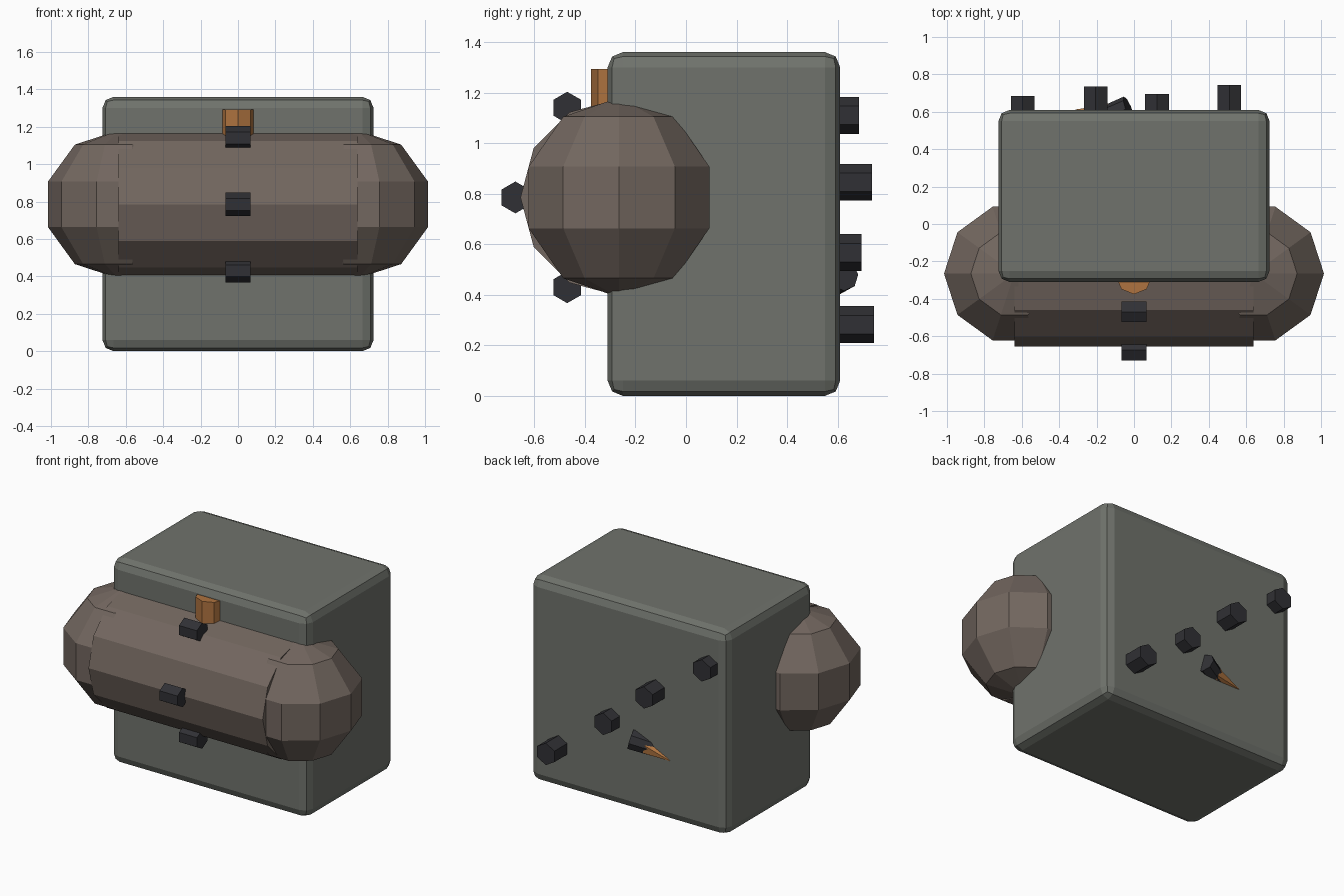
import bpy, math
from mathutils import Vector

if "Cube" in bpy.data.objects:
    bpy.data.objects.remove(bpy.data.objects["Cube"])


def material(name, rgb):
    m = bpy.data.materials.new(name)
    m.diffuse_color = (*rgb, 1)
    m.use_nodes = True
    m.node_tree.nodes["Principled BSDF"].inputs["Base Color"].default_value = m.diffuse_color
    return m


CANVAS = material("grey_canvas", (0.16, 0.17, 0.15))
CLOTH = material("brown_cloth", (0.17, 0.135, 0.115))
DARK = material("dark_metal", (0.03, 0.03, 0.035))
BRASS = material("orange_brass", (0.42, 0.17, 0.05))


def finish(name, mat):
    ob = bpy.context.object
    ob.name = name
    ob.data.materials.append(mat)
    return ob


def rod(name, mat, a, b, r1, r2=None, sides=8, roll=0.0):
    """Low-poly cylinder or cone running from a to b."""
    a, b = Vector(a), Vector(b)
    d = b - a
    bpy.ops.mesh.primitive_cone_add(vertices=sides, radius1=r1,
                                    radius2=r1 if r2 is None else r2,
                                    depth=d.length, location=(a + b) / 2)
    ob = finish(name, mat)
    q = d.to_track_quat('Z', 'Y')
    ob.rotation_euler = (q.to_matrix().to_4x4()
                         @ Vector((0, 0, 1)).to_track_quat('Z', 'Y').to_matrix().to_4x4()).to_euler()
    for v in ob.data.vertices:          # roll the cross-section about its axis
        x, y = v.co.x, v.co.y
        v.co.x = x * math.cos(roll) - y * math.sin(roll)
        v.co.y = x * math.sin(roll) + y * math.cos(roll)
    return ob


# Pack body with rounded edges
bpy.ops.mesh.primitive_cube_add(size=1, location=(0, 0.15, 0.68))
body = finish("pack_body", CANVAS)
body.dimensions = (1.45, 0.92, 1.36)
bpy.ops.object.transform_apply(location=False, rotation=False, scale=True)
bev = body.modifiers.new("bevel", 'BEVEL')
bev.width = 0.06
bev.segments = 2

# Bedroll across the front with faceted ball ends
RY, RZ, RX = -0.265, 0.785, 0.64
rod("bedroll", CLOTH, (-RX, RY, RZ), (RX, RY, RZ), 0.39, sides=12)
for s, side in ((-1, "left"), (1, "right")):
    bpy.ops.mesh.primitive_uv_sphere_add(segments=10, ring_count=5, radius=0.395,
                                         location=(s * RX, RY, RZ),
                                         rotation=(0, 0, math.radians(18)))
    finish("bedroll_end_" + side, CLOTH)

# Hexagonal toggles along the bedroll front
for i, deg in enumerate((60, 0, -60)):
    t = math.radians(deg)
    y, z = RY - 0.41 * math.cos(t), RZ + 0.41 * math.sin(t)
    rod(f"bedroll_toggle_{i}", DARK, (-0.066, y, z), (0.066, y, z), 0.063,
        sides=6, roll=math.radians(0))

# Octagonal buckle above the bedroll
rod("buckle", BRASS, (0, -0.28, 0.98), (0, -0.28, 1.293), 0.096, sides=8)

# Diagonal row of hexagonal studs on the back
for i, (x, z, y) in enumerate(((-0.595, 1.11, 0.685), (-0.205, 0.845, 0.735),
                               (0.123, 0.567, 0.695), (0.51, 0.282, 0.743))):
    rod(f"back_stud_{i}", DARK, (x, 0.55, z), (x, y, z), 0.073, sides=6)

# Small half-buried handle and tapered tip on the back
rod("handle", DARK, (-0.03, 0.62, 0.48), (-0.18, 0.56, 0.44), 0.066, 0.06, sides=8)
rod("handle_tip", BRASS, (-0.14, 0.59, 0.445), (-0.315, 0.612, 0.405), 0.055, 0.0, sides=6)
